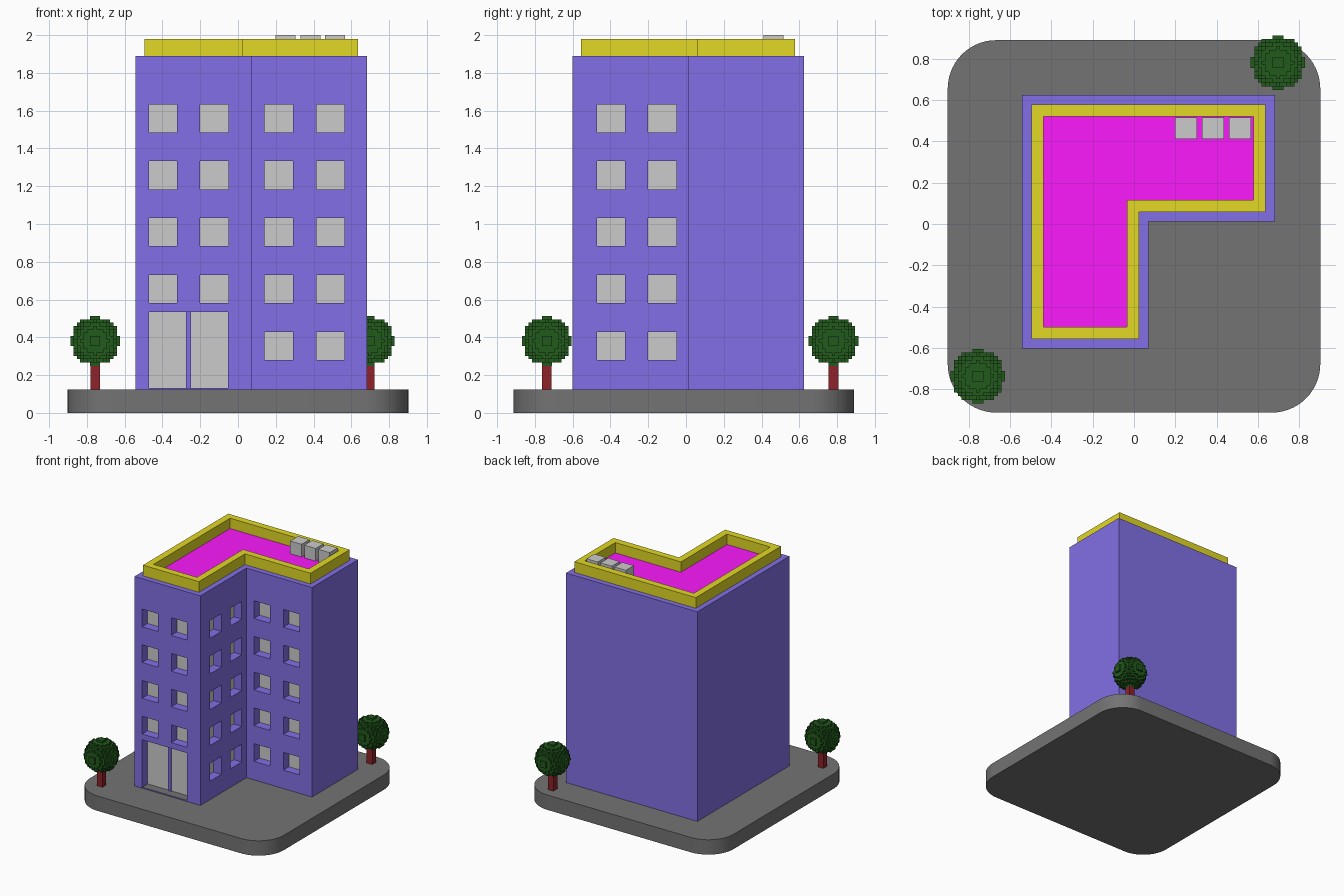
import bpy, bmesh
from mathutils import Vector, Matrix

if "Cube" in bpy.data.objects:
    bpy.data.objects.remove(bpy.data.objects["Cube"])


def material(name, r, g, b):
    m = bpy.data.materials.new(name)
    m.diffuse_color = (r, g, b, 1)
    m.use_nodes = True
    m.node_tree.nodes["Principled BSDF"].inputs["Base Color"].default_value = m.diffuse_color
    return m


PURPLE = material("wall_purple", 0.223, 0.159, 0.79)
YELLOW = material("parapet_yellow", 0.76, 0.69, 0.018)
MAGENTA = material("roof_magenta", 0.96, 0.010, 0.96)
DARK = material("paving_dark", 0.172, 0.172, 0.172)
GREEN = material("leaf_green", 0.016, 0.103, 0.012)
BROWN = material("bark_brown", 0.266, 0.016, 0.021)


def finish(name, bm, mat=None):
    bmesh.ops.recalc_face_normals(bm, faces=bm.faces)
    me = bpy.data.meshes.new(name)
    bm.to_mesh(me)
    bm.free()
    ob = bpy.data.objects.new(name, me)
    bpy.context.collection.objects.link(ob)
    if mat:
        me.materials.append(mat)
    return ob


def add_box(bm, lo, hi):
    lo, hi = Vector(lo), Vector(hi)
    mat = Matrix.Translation((lo + hi) / 2) @ Matrix.Diagonal((*(hi - lo), 1))
    return bmesh.ops.create_cube(bm, size=1, matrix=mat)


def box(name, lo, hi, mat=None):
    bm = bmesh.new()
    add_box(bm, lo, hi)
    return finish(name, bm, mat)


# L-shaped footprint, shrunk by d
X0, XM, X1 = -0.542, 0.071, 0.682
Y0, YM, Y1 = -0.602, 0.011, 0.624
GROUND, TOP = 0.125, 1.89


def footprint(d):
    a, m, b = X0 + d, XM - d, X1 - d
    s, n, t = Y0 + d, YM + d, Y1 - d
    if d:  # parapet side of the inner corner stays parallel to the walls
        n = YM + d
    return [(a, s), (m, s), (m, n), (b, n), (b, t), (a, t)]


def l_prism(name, d, z0, z1, mat, hole=None):
    bm = bmesh.new()
    outer = [bm.verts.new((x, y, z0)) for x, y in footprint(d)]
    if hole is None:
        faces = [bm.faces.new(outer)]
    else:
        inner = [bm.verts.new((x, y, z0)) for x, y in footprint(hole)]
        faces = [bm.faces.new((outer[i - 1], outer[i], inner[i], inner[i - 1]))
                 for i in range(6)]
    ext = bmesh.ops.extrude_face_region(bm, geom=faces, use_keep_orig=True)
    verts = [g for g in ext["geom"] if isinstance(g, bmesh.types.BMVert)]
    bmesh.ops.translate(bm, verts=verts, vec=(0, 0, z1 - z0))
    return finish(name, bm, mat)


# Rounded paving slab
bm = bmesh.new()
add_box(bm, (-0.902, -0.913, 0), (0.902, 0.890, GROUND))
corners = [e for e in bm.edges if abs(e.verts[0].co.z - e.verts[1].co.z) > 0.1]
bmesh.ops.bevel(bm, geom=corners, offset=0.235, segments=14, profile=0.5, affect='EDGES')
slab = finish("paving_slab", bm, DARK)
bpy.context.view_layer.objects.active = slab
slab.select_set(True)
bpy.ops.object.shade_smooth_by_angle()

# Window and door recesses, with panes at the back of each
DEPTH, PANE, HALF = 0.08, 0.006, 0.0745
cut, panes = bmesh.new(), bmesh.new()


def opening(facing, c, z, wall):
    back = wall + DEPTH if facing == "front" else wall - DEPTH
    if facing == "front":
        add_box(cut, (c - HALF, wall - 0.05, z - HALF), (c + HALF, back, z + HALF))
        add_box(panes, (c - HALF, back - PANE, z - HALF), (c + HALF, back, z + HALF))
    else:
        add_box(cut, (back, c - HALF, z - HALF), (wall + 0.05, c + HALF, z + HALF))
        add_box(panes, (back, c - HALF, z - HALF), (back + PANE, c + HALF, z + HALF))


for floor in range(5):
    z = 0.355 + 0.301 * floor
    for side in (0, 1):
        if floor:
            opening("front", (-0.398, -0.126)[side], z, Y0)
        opening("front", (0.216, 0.489)[side], z, YM)
        opening("side", (-0.398, -0.126)[side], z, XM)

DOOR_TOP = 0.533
add_box(cut, (-0.472, Y0 - 0.05, GROUND - 0.05), (-0.052, Y0 + DEPTH, DOOR_TOP))
cutter = finish("recess_cutter", cut)
cutter.hide_render = True
finish("window_panes", panes)

# Building body
body = l_prism("building_walls", 0, GROUND, TOP, PURPLE)
mod = body.modifiers.new("recesses", 'BOOLEAN')
mod.operation, mod.solver, mod.object = 'DIFFERENCE', 'EXACT', cutter
bpy.context.view_layer.objects.active = body
bpy.ops.object.modifier_apply(modifier=mod.name)
bpy.data.objects.remove(cutter)

# Double door leaves, post between them and threshold
for side, a, b in (("left", -0.472, -0.276), ("right", -0.248, -0.052)):
    box("door_" + side, (a, Y0 + DEPTH - PANE, GROUND), (b, Y0 + DEPTH, DOOR_TOP))
box("door_post", (-0.276, Y0 + DEPTH - 0.015, GROUND), (-0.248, Y0 + DEPTH, DOOR_TOP), PURPLE)
box("door_threshold", (-0.472, Y0, GROUND), (-0.052, Y0 + DEPTH, GROUND + 0.006), PURPLE)
box("door_mat", (-0.472, Y0 + 0.003, GROUND), (-0.052, Y0 + DEPTH, GROUND + 0.008), DARK)

# Roof surface, parapet and rooftop units
l_prism("roof_surface", 0.10, TOP - 0.005, TOP + 0.003, MAGENTA)
l_prism("roof_parapet", 0.046, TOP, 1.98, YELLOW, hole=0.104)
for i in range(3):
    x = 0.199 + 0.131 * i
    box(f"rooftop_unit_{i + 1}", (x, 0.411, TOP), (x + 0.106, 0.516, 2.0))


# Trees: square trunk and blocky round crown
def tree(name, x, y):
    box(name + "_trunk", (x - 0.026, y - 0.026, GROUND), (x + 0.026, y + 0.026, 0.30), BROWN)
    cell, R = 0.0176, range(-7, 8)
    inside = {(i, j, k) for i in R for j in R for k in R if i*i + j*j + k*k <= 52}
    centre = Vector((x, y, 0.381))
    bm = bmesh.new()
    for c in inside:
        for axis in range(3):
            for sign in (-1, 1):
                n = list(c)
                n[axis] += sign
                if tuple(n) in inside:
                    continue
                quad = []
                for u, v in ((-.5, -.5), (.5, -.5), (.5, .5), (-.5, .5))[::sign]:
                    p = Vector(c)
                    p[axis] += sign / 2
                    p[(axis + 1) % 3] += u
                    p[(axis + 2) % 3] += v
                    quad.append(bm.verts.new(centre + p * cell))
                bm.faces.new(quad)
    bmesh.ops.remove_doubles(bm, verts=bm.verts, dist=0.001)
    finish(name + "_crown", bm, GREEN)


tree("front_tree", -0.756, -0.737)
tree("back_tree", 0.697, 0.781)
